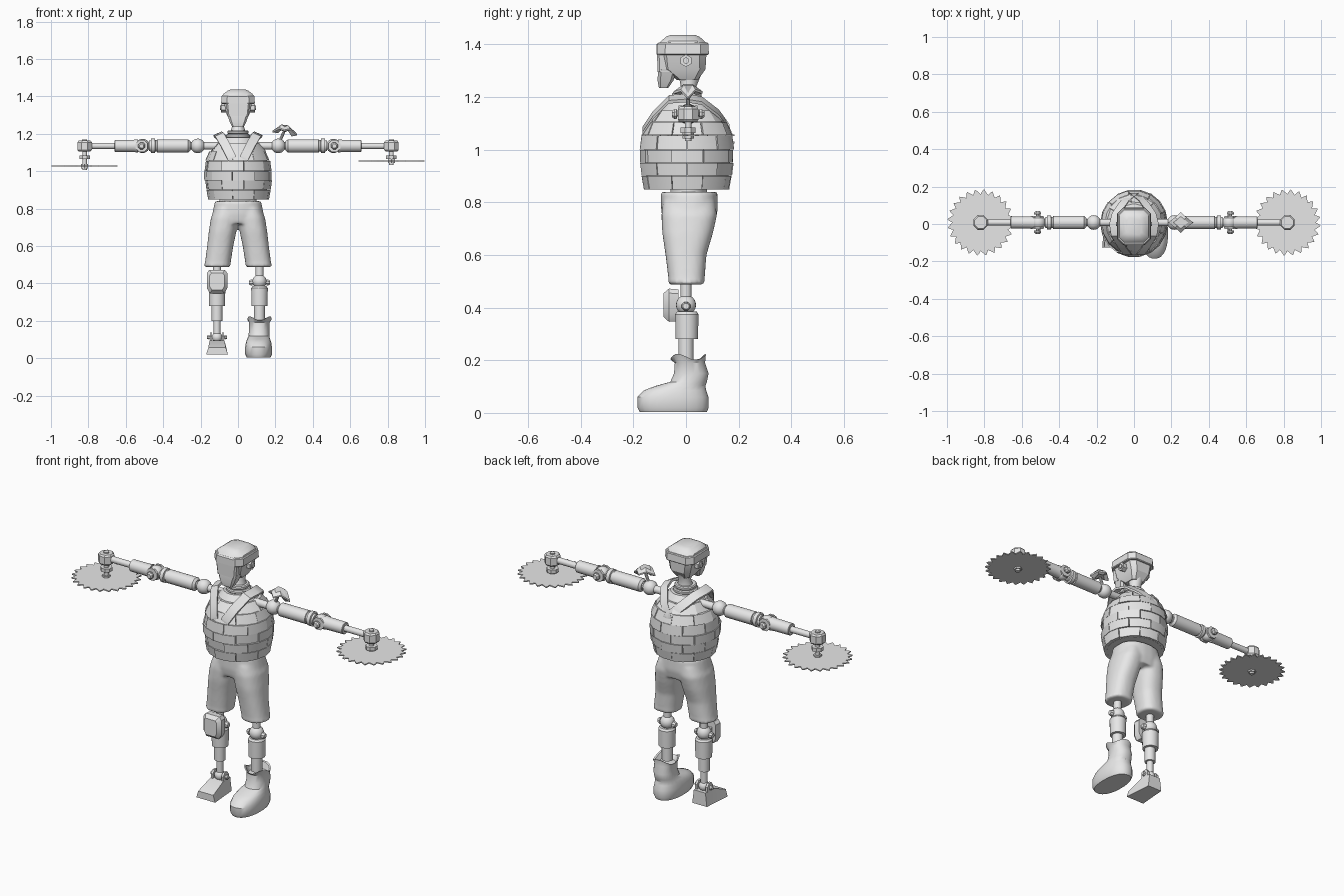
import bpy, bmesh, math, random
from mathutils import Vector

if "Cube" in bpy.data.objects:
    bpy.data.objects.remove(bpy.data.objects["Cube"])

random.seed(4)
metal = bpy.data.materials.new("light_grey")
metal.diffuse_color = (0.8, 0.8, 0.8, 1)
metal.use_nodes = True
metal.node_tree.nodes["Principled BSDF"].inputs["Base Color"].default_value = metal.diffuse_color


def make(name, bm):
    bmesh.ops.recalc_face_normals(bm, faces=bm.faces)
    me = bpy.data.meshes.new(name)
    bm.to_mesh(me)
    bm.free()
    ob = bpy.data.objects.new(name, me)
    bpy.context.collection.objects.link(ob)
    me.materials.append(metal)
    return ob


def bridge(bm, rings):
    """Closed skin through rings of points."""
    vs = [[bm.verts.new(p) for p in r] for r in rings]
    n = len(vs[0])
    for a, b in zip(vs, vs[1:]):
        for i in range(n):
            bm.faces.new((a[i], a[(i + 1) % n], b[(i + 1) % n], b[i]))
    bm.faces.new(vs[0][::-1])
    bm.faces.new(vs[-1])
    return vs


def oval(cx, cy, z, rx, ry, n=24, p=2.0):
    pts = []
    for i in range(n):
        a = math.tau * (i + 0.5) / n
        c, s = math.cos(a), math.sin(a)
        pts.append((cx + rx * math.copysign(abs(c) ** (2 / p), c),
                    cy + ry * math.copysign(abs(s) ** (2 / p), s), z))
    return pts


def box_ring(cx, cy, z, rx, ry, k=0.35):
    """Rectangle with cut corners."""
    a, b = rx - k * min(rx, ry), ry - k * min(rx, ry)
    return [(cx + x, cy + y, z) for x, y in ((rx, -b), (rx, b), (a, ry), (-a, ry),
                                            (-rx, b), (-rx, -b), (-a, -ry), (a, -ry))]


def loft(name, rings, ring=oval, **kw):
    bm = bmesh.new()
    bridge(bm, [ring(*r, **kw) for r in rings])
    return make(name, bm)


def rod(name, p0, p1, *radii, n=20):
    """Turned rod from p0 to p1; radii are (fraction, radius) pairs or one radius."""
    p0, p1 = Vector(p0), Vector(p1)
    q = (p1 - p0).to_track_quat('Z', 'Y')
    prof = [(0, radii[0]), (1, radii[0])] if not isinstance(radii[0], tuple) else radii
    bm = bmesh.new()
    bridge(bm, [[p0.lerp(p1, t) + q @ Vector(v) for v in oval(0, 0, 0, r, r, n)] for t, r in prof])
    return make(name, bm)


def ball(name, c, r):
    bm = bmesh.new()
    bmesh.ops.create_uvsphere(bm, u_segments=20, v_segments=12, radius=r)
    bmesh.ops.translate(bm, vec=c, verts=bm.verts)
    return make(name, bm)


def side_prism(name, yz, x0, x1):
    bm = bmesh.new()
    bridge(bm, [[(x, y, z) for y, z in yz] for x in (x0, x1)])
    return make(name, bm)


# torso: core, then rows of bricks following the barrel profile
ROWS = [(0.848, .162), (0.9, .171), (0.95, .177), (1.0, .178), (1.055, .171), (1.105, .15), (1.15, .115), (1.18, .09)]
loft("torso_core", [(0, .005, z, r - .014, r - .014) for z, r in ROWS])
bm = bmesh.new()
for k, ((z0, r0), (z1, r1)) in enumerate(zip(ROWS[:6], ROWS[1:7])):
    count = 9 if k < 5 else 7
    step = math.tau / count
    for i in range(count):
        a0, d = (i + 0.5 * (k % 2)) * step + .35, random.uniform(-.004, .006)
        rings = []
        for j in range(3):
            a = a0 + 0.008 + (step - 0.016) * j / 2
            rings.append([(r * math.cos(a), .005 + r * math.sin(a), z) for r, z in
                          ((r0 - .03, z0 + .001), (r0 + d, z0 + .001), (r1 + d, z1 - .001), (r1 - .03, z1 - .001))])
        bridge(bm, rings)
make("torso_bricks", bm)
loft("waist", [(0, .01, .82, .1, .07), (0, .01, .855, .1, .07)])

# crossing straps over the shoulders
for s in (-1, 1):
    bm = bmesh.new()
    path = [(.035, -.165, 1.075), (.065, -.125, 1.135), (.1, -.065, 1.195), (.11, 0, 1.2),
            (.095, .06, 1.19), (.05, .125, 1.14), (.0, .165, 1.085)]
    bridge(bm, [[(s * (x + dx), y, z + dz) for dx, dz in ((-.022, .012), (.022, -.008), (.018, -.02), (-.026, 0))]
                for x, y, z in path])
    make("strap", bm)

# neck and its rings
loft("neck", [(0, .005, 1.14, .055, .055), (0, .005, 1.2, .045, .042), (0, .01, 1.24, .032, .03), (0, .015, 1.29, .04, .045)])
for z, r in ((1.165, .072), (1.188, .064), (1.208, .057)):
    rod("neck_ring", (0, .003, z - .01), (0, .003, z + .01), (0, r - .005), (.25, r), (.75, r), (1, r - .005))

# head: skull, jaw, face plate, helmet band and cap
loft("skull", [(0, .005, 1.265, .04, .04), (0, -.008, 1.305, .062, .082), (0, -.012, 1.37, .076, .09)], box_ring)
loft("jaw", [(0, -.085, 1.235, .03, .018), (0, -.078, 1.262, .044, .03), (0, -.07, 1.305, .058, .036)], box_ring)
loft("face_plate", [(0, -.07, 1.295, .056, .038), (0, -.07, 1.365, .064, .04)], box_ring, k=.2)
loft("helmet_band", [(0, -.012, 1.36, .086, .096), (0, -.012, 1.364, .09, .099),
                     (0, -.012, 1.402, .088, .097), (0, -.012, 1.406, .084, .093)], box_ring)
loft("helmet_cap", [(0, -.012, 1.4, .082, .09), (0, -.012, 1.413, .078, .082),
                    (0, -.012, 1.43, .055, .062), (0, -.012, 1.436, .04, .045)], box_ring)
side_prism("brow_plate", [(-.113, 1.362), (-.113, 1.4), (-.1, 1.408), (-.1, 1.362)], -.05, .05)
for s in (-1, 1):
    rod("ear_bolt", (s * .06, 0, 1.338), (s * .09, 0, 1.338), .024, n=6)
    rod("ear_pin", (s * .08, 0, 1.338), (s * .096, 0, 1.338), .012, n=10)

# trousers: hips and two legs fused into one cloth form
bm = bmesh.new()
bridge(bm, [oval(*r, p=2.4) for r in ((0, .012, .72, .143, .098), (0, .013, .77, .138, .108), (0, .012, .84, .124, .108))])
for s in (-1, 1):
    bridge(bm, [oval(s * x, y, z, rx, ry, p=2.4) for x, y, z, rx, ry in (
        (.112, .002, .487, .072, .071), (.108, .002, .51, .069, .069), (.095, 0, .6, .07, .078),
        (.082, .006, .68, .074, .096), (.07, .012, .75, .075, .106), (.06, .012, .8, .065, .1))])
trousers = make("trousers", bm)
m = trousers.modifiers.new("fuse", 'REMESH')
m.mode, m.voxel_size, m.use_smooth_shade = 'VOXEL', .009, True
m = trousers.modifiers.new("soften", 'SMOOTH')
m.iterations, m.factor = 5, .5

# lower legs: thigh rod, knee joint, shin sleeve, ankle rod
for s, x in ((-1, -.112), (1, .115)):
    rod("thigh_rod", (x, 0, .4), (x, 0, .52), .021)
    ball("knee_ball", (x, 0, .41), .038)
    rod("knee_pin", (x - .055, 0, .405), (x + .055, 0, .405), (0, .012), (.1, .018), (.15, .018), (.16, .01),
        (.84, .01), (.85, .018), (.9, .018), (1, .012), n=8)
    rod("shin_sleeve", (x, .003, .28), (x, .003, .385), (0, .043), (.9, .045), (1, .038))
    rod("shin_rod", (x, 0, .2), (x, 0, .29), .029)

# knee guard on the bare leg
bm = bmesh.new()
bridge(bm, [[(-.112 + px * k, y, .41 + pz * k) for px, pz in ((-.055, -.035), (-.038, -.064), (.038, -.064),
             (.055, -.035), (.055, .045), (.042, .062), (-.042, .062), (-.055, .045))]
            for y, k in ((-.028, .95), (-.065, 1), (-.085, .72))])
make("knee_guard", bm)
side_prism("knee_guard_mount", [(-.04, .38), (-.04, .44), (.0, .425), (.0, .39)], -.14, -.084)

# metal foot
rod("ankle_rod", (-.112, 0, .09), (-.112, 0, .21), .018)
rod("ankle_pin", (-.165, 0, .112), (-.06, 0, .112), (0, .01), (.12, .013), (.13, .008), (.87, .008), (.88, .013), (1, .01), n=8)
ball("ankle_ball", (-.112, 0, .112), .028)
for dx in (-.032, .032):
    side_prism("ankle_bracket", [(-.025, .07), (-.025, .12), (-.01, .138), (.01, .138), (.025, .12), (.025, .07)],
               -.112 + dx - .006, -.112 + dx + .006)
bm = bmesh.new()
bridge(bm, [[(-.112 - w, y, .02), (-.112 + w, y, .02), (-.112 + w * .8, y, h), (-.112 - w * .8, y, h)]
            for y, w, h in ((-.125, .058, .058), (-.03, .05, .095), (.04, .045, .095))])
make("metal_foot", bm)

# boot with a ragged flared cuff
boot = loft("boot", [(.11, -.048, .003, .064, .128), (.11, -.049, .02, .072, .136), (.11, -.05, .06, .072, .136),
                     (.11, -.042, .085, .068, .12), (.11, -.022, .102, .062, .096), (.112, .01, .118, .056, .07),
                     (.113, .02, .15, .055, .066), (.114, .015, .19, .055, .058), (.115, .008, .213, .064, .068),
                     (.115, .008, .21, .056, .06), (.115, .01, .185, .045, .048)], p=2.3)
for v in boot.data.vertices:
    if v.co.z > .2:
        v.co.z += .011 * math.cos(3 * math.atan2(v.co.y, v.co.x - .115) + 1.5)

# arms and circular saws
Y, Z = .008, 1.135
for s, zb in ((-1, 1.027), (1, 1.055)):
    def along(name, x0, x1, *radii, n=20):
        rod(name, (s * x0, Y, Z), (s * x1, Y, Z), *radii, n=n)
    along("shoulder_rod", .1, .28, .02)
    ball("shoulder_ball", (s * .215, Y, Z), .039)
    along("upper_arm", .255, .475, (0, .025), (.05, .036), (.8, .036), (.81, .031), (.85, .031), (.86, .039),
          (.95, .039), (.96, .03), (1, .028))
    ball("elbow_ball", (s * .51, Y, Z), .038)
    rod("elbow_pin", (s * .515, Y - .062, Z), (s * .515, Y + .062, Z), (0, .012), (.08, .02), (.15, .02), (.16, .01),
        (.84, .01), (.85, .02), (.92, .02), (1, .012), n=8)
    for dy in (-.03, .03):
        rod("elbow_plate", (s * .515, Y + dy - .006, Z), (s * .515, Y + dy + .006, Z), .035, n=8)
    along("forearm_sleeve", .535, .66, (0, .036), (.2, .033), (.98, .032), (1, .029))
    along("forearm_rod", .65, .82, .017)
    cx = s * .82
    rod("saw_housing", (cx, Y, 1.105), (cx, Y, 1.163), (0, .034), (.15, .042), (.85, .042), (1, .035), n=8)
    rod("saw_cap", (cx, Y, 1.16), (cx, Y, 1.17), .014, n=10)
    rod("saw_shaft", (cx, Y, zb - .022), (cx, Y, 1.11), .013, n=12)
    rod("saw_collar", (cx, Y, 1.064), (cx, Y, 1.084), .031, n=8)
    rod("saw_nut", (cx, Y, zb - .012), (cx, Y, zb + .012), .022, n=6)
    teeth, ring = 24, []
    for i in range(teeth):
        a = math.tau * i / teeth
        ring += [(.152, a), (.178, a + .16), (.17, a + .2)]
    bm = bmesh.new()
    bridge(bm, [[(cx + r * math.cos(a), Y + r * math.sin(a), z) for r, a in ring] for z in (zb - .003, zb + .003)])
    make("saw_blade", bm)

# curved diamond guard on a stalk above one shoulder
rod("guard_stalk", (.215, Y, 1.14), (.245, Y, 1.21), .008, n=10)
bm = bmesh.new()
bridge(bm, [[(.25 + dx * k, Y + dy * k, z + dz) for dx, dy, dz in (
    (.066, 0, -.022), (.03, .028, .008), (0, .055, 0), (-.03, .028, .012),
    (-.066, 0, -.005), (-.03, -.028, .012), (0, -.055, 0), (.03, -.028, .008))]
    for k, z in ((.55, 1.208), (1, 1.213), (1, 1.221), (.6, 1.237))])
make("shoulder_guard", bm)

# smooth curved surfaces, keep hard edges
for ob in bpy.context.scene.objects:
    ob.select_set(ob.name != "trousers")
bpy.context.view_layer.objects.active = boot
bpy.ops.object.shade_smooth_by_angle(angle=math.radians(32))
